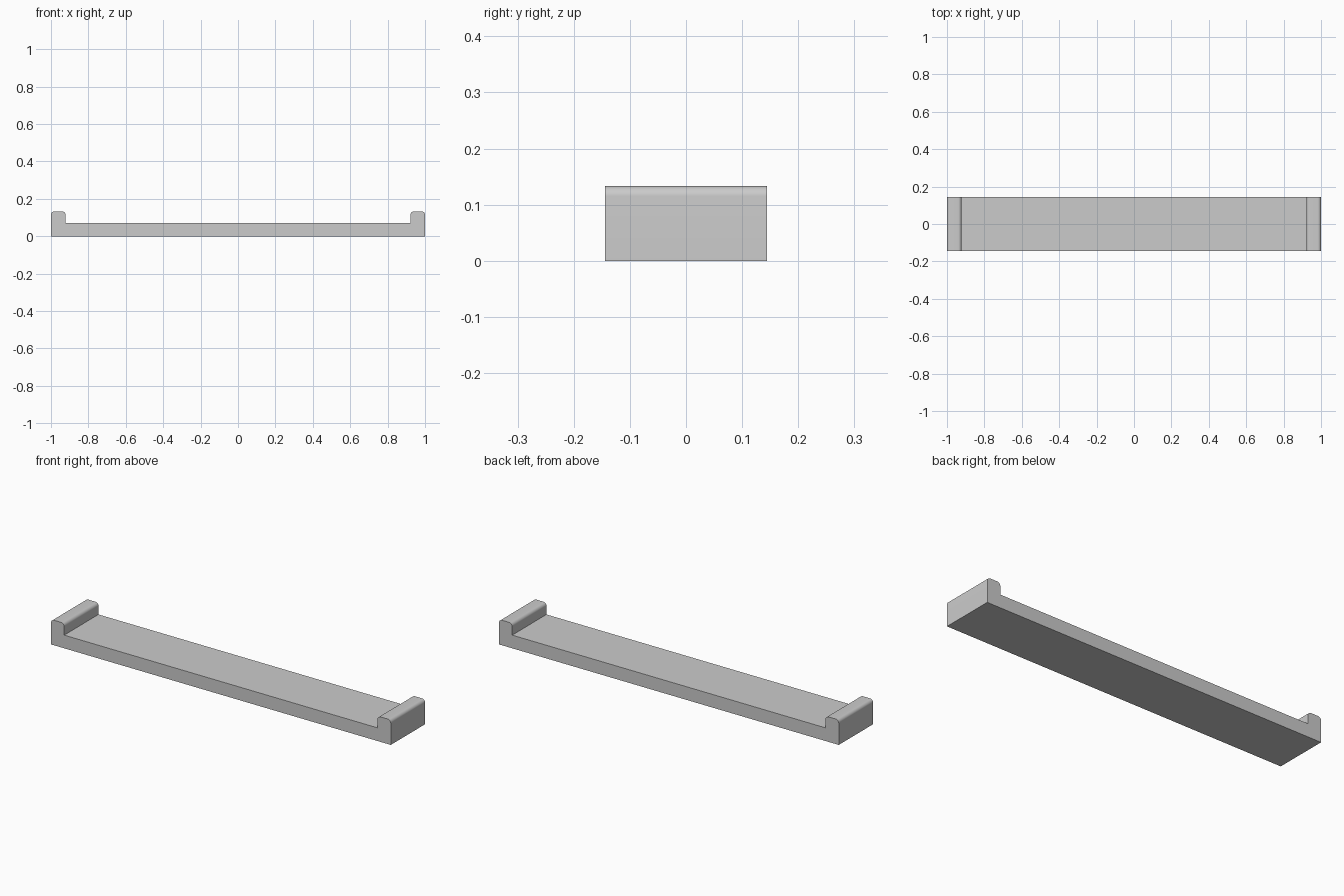
import bpy, bmesh, math

if "Cube" in bpy.data.objects:
    bpy.data.objects.remove(bpy.data.objects["Cube"])

HALF_LEN, HALF_DEPTH = 1.0, 0.144
BASE_TOP, LIP_TOP, LIP_IN = 0.07, 0.133, 0.922
RADIUS, STEPS = 0.018, 8


def arc(cx, cz, start, end):
    pts = []
    for i in range(STEPS + 1):
        a = math.radians(start + (end - start) * i / STEPS)
        pts.append((cx + RADIUS * math.cos(a), cz + RADIUS * math.sin(a)))
    return pts


# Right half of the side profile: base edge, rounded lip, tray floor
cz = LIP_TOP - RADIUS
right = [(HALF_LEN, 0)]
right += arc(HALF_LEN - RADIUS, cz, 0, 90)
right += arc(LIP_IN + RADIUS, cz, 90, 180)
right += [(LIP_IN, BASE_TOP)]
profile = right + [(-x, z) for x, z in reversed(right)]

# Extrude the profile through the depth
bm = bmesh.new()
face = bm.faces.new([bm.verts.new((x, -HALF_DEPTH, z)) for x, z in profile])
ext = bmesh.ops.extrude_face_region(bm, geom=[face], use_keep_orig=True)
verts = [g for g in ext["geom"] if isinstance(g, bmesh.types.BMVert)]
bmesh.ops.translate(bm, verts=verts, vec=(0, 2 * HALF_DEPTH, 0))
bmesh.ops.recalc_face_normals(bm, faces=bm.faces)

mesh = bpy.data.meshes.new("lipped_tray")
bm.to_mesh(mesh)
bm.free()
tray = bpy.data.objects.new("lipped_tray", mesh)
bpy.context.collection.objects.link(tray)

# Smooth the rounded lips, keep the other edges sharp
bpy.context.view_layer.objects.active = tray
tray.select_set(True)
bpy.ops.object.shade_smooth_by_angle(angle=math.radians(30))
